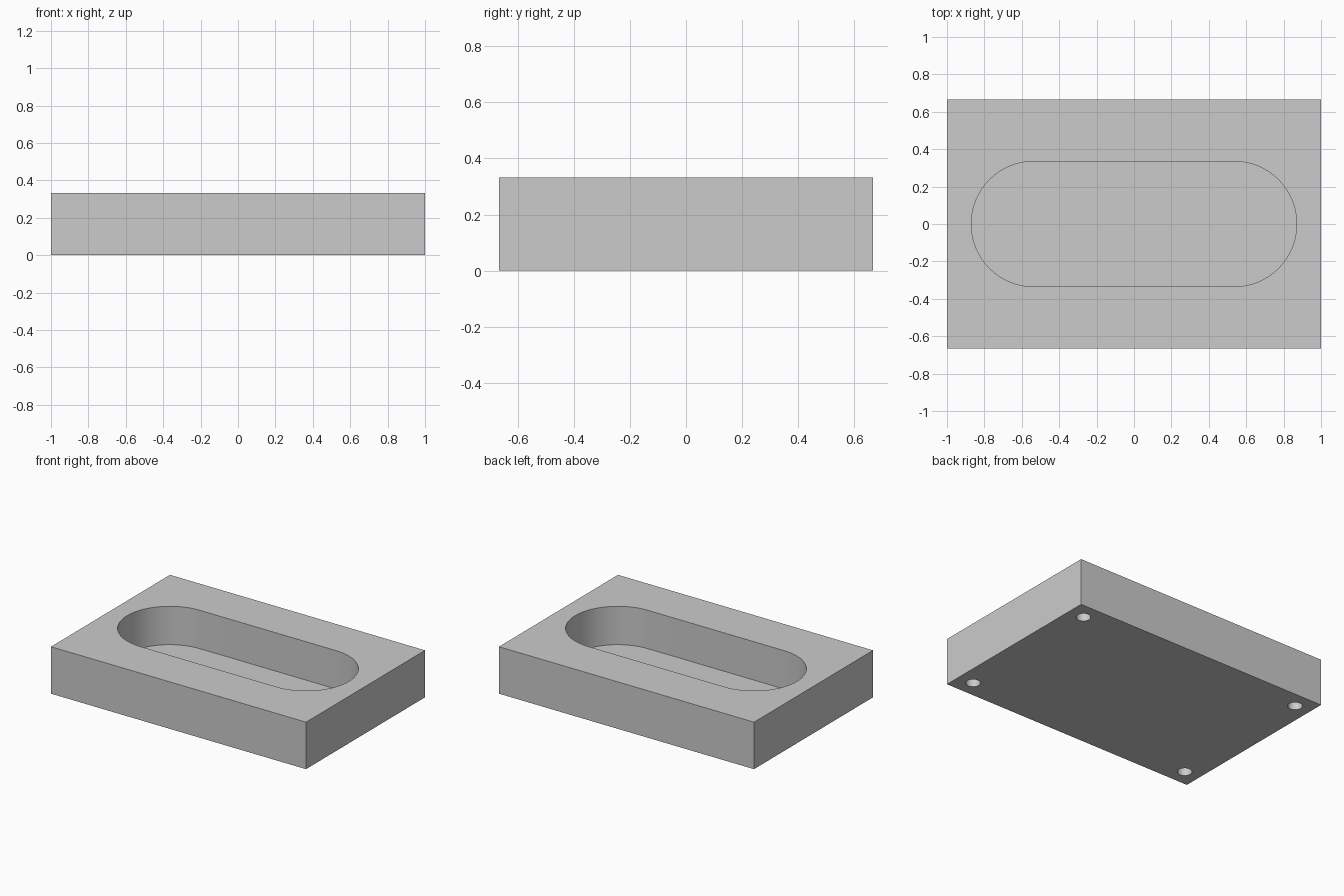
import bpy, bmesh, math

LENGTH, WIDTH, HEIGHT = 2.0, 1.333, 0.333
SLOT_HALF, SLOT_RADIUS, SLOT_DEPTH = 0.87, 0.335, 0.272
HOLE_INSET, HOLE_RADIUS, HOLE_DEPTH = 0.118, 0.047, 0.13
OVERSHOOT = 0.1

cube = bpy.data.objects.get("Cube")
if cube:
    bpy.data.objects.remove(cube, do_unlink=True)

grey = bpy.data.materials.new("light grey")
grey.use_nodes = True
colour = (0.6, 0.6, 0.6, 1)
grey.diffuse_color = colour
grey.node_tree.nodes["Principled BSDF"].inputs["Base Color"].default_value = colour


def prism(name, outline, bottom, top):
    """Extrude a closed counter-clockwise outline between two heights."""
    bm = bmesh.new()
    face = bm.faces.new([bm.verts.new((x, y, bottom)) for x, y in outline])
    result = bmesh.ops.extrude_face_region(bm, geom=[face])
    verts = [v for v in result["geom"] if isinstance(v, bmesh.types.BMVert)]
    bmesh.ops.translate(bm, verts=verts, vec=(0, 0, top - bottom))
    bmesh.ops.recalc_face_normals(bm, faces=bm.faces)
    mesh = bpy.data.meshes.new(name)
    bm.to_mesh(mesh)
    bm.free()
    mesh.materials.append(grey)
    obj = bpy.data.objects.new(name, mesh)
    bpy.context.collection.objects.link(obj)
    return obj


def arc(cx, cy, radius, start, sweep, steps):
    return [(cx + radius * math.cos(start + sweep * i / steps),
             cy + radius * math.sin(start + sweep * i / steps))
            for i in range(steps + 1)]


def cut(target, cutter):
    """Subtract a cutter from the target and discard the cutter."""
    cutter.hide_render = True
    mod = target.modifiers.new("cut", "BOOLEAN")
    mod.operation = "DIFFERENCE"
    mod.solver = "EXACT"
    mod.object = cutter
    bpy.context.view_layer.objects.active = target
    bpy.ops.object.modifier_apply(modifier=mod.name)
    bpy.data.objects.remove(cutter, do_unlink=True)


# Rectangular block
hx, hy = LENGTH / 2, WIDTH / 2
block = prism("slotted_block", [(-hx, -hy), (hx, -hy), (hx, hy), (-hx, hy)], 0, HEIGHT)

# Round-ended pocket in the top
centre = SLOT_HALF - SLOT_RADIUS
outline = (arc(centre, 0, SLOT_RADIUS, -math.pi / 2, math.pi, 32)
           + arc(-centre, 0, SLOT_RADIUS, math.pi / 2, math.pi, 32))
cut(block, prism("pocket_cutter", outline, HEIGHT - SLOT_DEPTH, HEIGHT + OVERSHOOT))

# Blind round holes in the underside corners
for sx in (-1, 1):
    for sy in (-1, 1):
        circle = arc(sx * (hx - HOLE_INSET), sy * (hy - HOLE_INSET),
                     HOLE_RADIUS, 0, math.tau, 32)[:-1]
        cut(block, prism("hole_cutter", circle, -OVERSHOOT, HOLE_DEPTH))

# Smooth the curved walls, keep the rims sharp
bpy.ops.object.select_all(action="DESELECT")
block.select_set(True)
bpy.context.view_layer.objects.active = block
bpy.ops.object.shade_smooth_by_angle(angle=math.radians(30))
